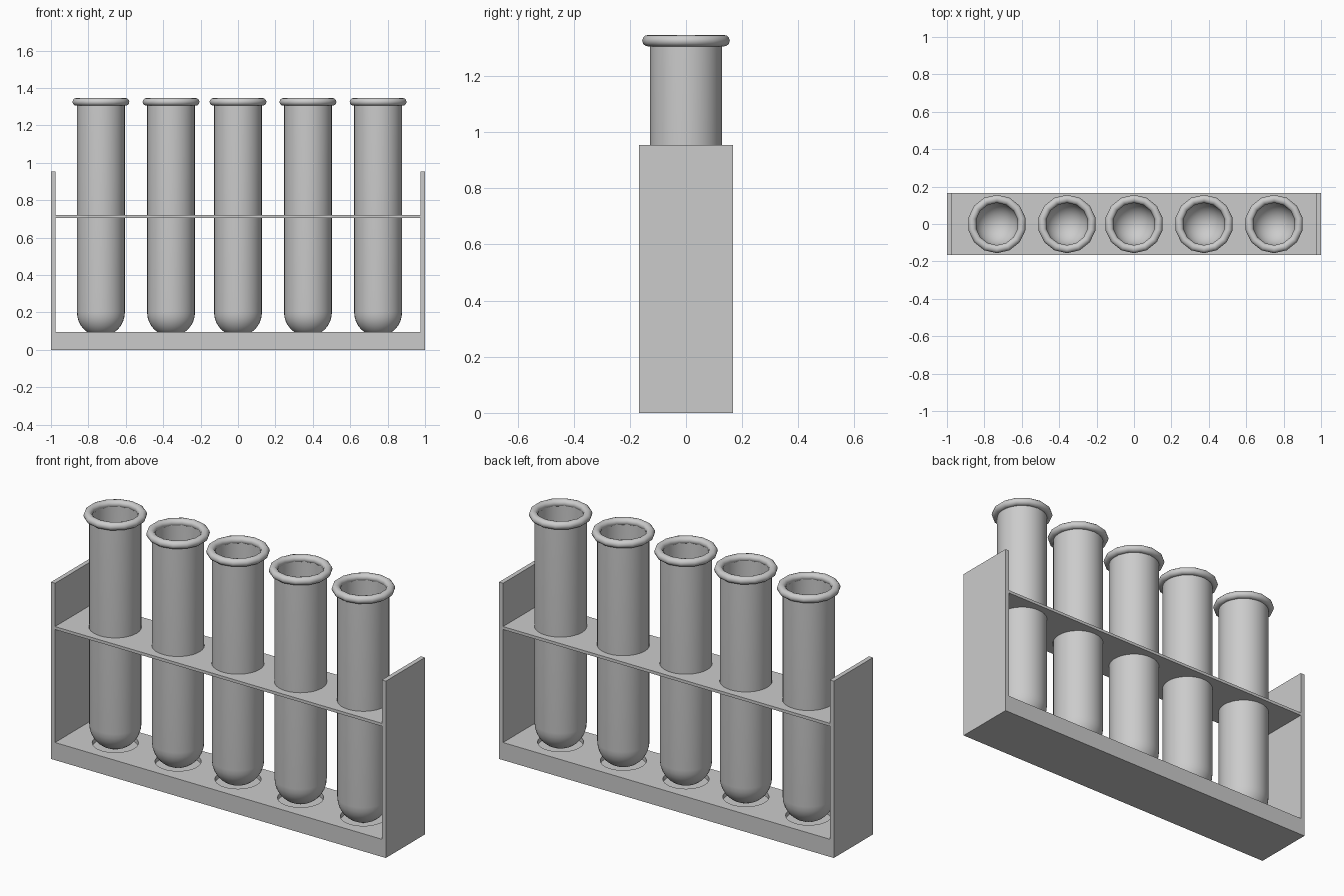
import bpy, bmesh, math
from mathutils import Vector

if "Cube" in bpy.data.objects:
    bpy.data.objects.remove(bpy.data.objects["Cube"])

TUBE_X = [-0.733, -0.358, 0.0, 0.374, 0.749]
R_OUT, R_IN = 0.128, 0.115      # tube wall radii
Z_BALL, Z_TOP = 0.20, 1.326     # centre of round bottom, height of the lip
HALF_Y = 0.167


def new_object(name, bm):
    bmesh.ops.recalc_face_normals(bm, faces=bm.faces)
    mesh = bpy.data.meshes.new(name)
    bm.to_mesh(mesh)
    bm.free()
    obj = bpy.data.objects.new(name, mesh)
    bpy.context.collection.objects.link(obj)
    return obj


def activate(obj):
    bpy.ops.object.select_all(action='DESELECT')
    obj.select_set(True)
    bpy.context.view_layer.objects.active = obj


def box(name, x0, x1, z0, z1):
    bm = bmesh.new()
    bmesh.ops.create_cube(bm, size=1)
    bmesh.ops.scale(bm, vec=(x1 - x0, 2 * HALF_Y, z1 - z0), verts=bm.verts)
    bmesh.ops.translate(bm, vec=((x0 + x1) / 2, 0, (z0 + z1) / 2), verts=bm.verts)
    return new_object(name, bm)


def lathe(name, profile, x, steps, closed=False):
    """Spin an (r, z) profile around z, starting at +y."""
    bm = bmesh.new()
    verts = [bm.verts.new((0, r, z)) for r, z in profile]
    pairs = list(zip(verts, verts[1:])) + ([(verts[-1], verts[0])] if closed else [])
    edges = [bm.edges.new(p) for p in pairs]
    bmesh.ops.spin(bm, geom=verts + edges, cent=(0, 0, 0), axis=(0, 0, 1),
                   angle=2 * math.pi, steps=steps)
    bmesh.ops.remove_doubles(bm, verts=bm.verts, dist=1e-4)
    obj = new_object(name, bm)
    obj.location.x = x
    activate(obj)
    bpy.ops.object.shade_smooth_by_angle(angle=math.radians(50))
    return obj


def drill(obj, radius, z0, z1):
    """Cut one round hole per tube between two heights."""
    bm = bmesh.new()
    for x in TUBE_X:
        made = bmesh.ops.create_cone(bm, cap_ends=True, segments=32, radius1=radius,
                                     radius2=radius, depth=z1 - z0)
        bmesh.ops.translate(bm, vec=(x, 0, (z0 + z1) / 2), verts=made['verts'])
    cutter = new_object("hole_cutter", bm)
    cutter.hide_render = True
    mod = obj.modifiers.new("holes", 'BOOLEAN')
    mod.operation = 'DIFFERENCE'
    mod.solver = 'EXACT'
    mod.object = cutter
    activate(obj)
    bpy.ops.object.modifier_apply(modifier=mod.name)
    bpy.data.objects.remove(cutter)


# Rack: base with shallow sockets, shelf with holes, two end panels
base = box("base", -1, 1, 0, 0.095)
drill(base, 0.113, 0.071, 0.2)
shelf = box("shelf", -0.976, 0.976, 0.705, 0.721)
drill(shelf, R_OUT + 0.001, 0.6, 0.8)
box("left_panel", -1, -0.976, 0.095, 0.955)
box("right_panel", 0.976, 1, 0.095, 0.955)

# Tubes: hollow round-bottomed wall, plus a rolled lip
def arc(r, n=8):
    return [(r * math.sin(a), Z_BALL - r * math.cos(a))
            for a in (math.pi / 2 * i / n for i in range(n + 1))]


wall = arc(R_OUT) + [(R_OUT, Z_TOP), (R_IN, Z_TOP)] + arc(R_IN)[::-1]
lip = [(0.1345 + 0.0215 * math.cos(a), Z_TOP + 0.0205 * math.sin(a))
       for a in (2 * math.pi * i / 12 for i in range(12))]
for i, x in enumerate(TUBE_X, 1):
    lathe(f"tube_{i}", wall, x, 32)
    lathe(f"tube_lip_{i}", lip, x, 14, closed=True)
